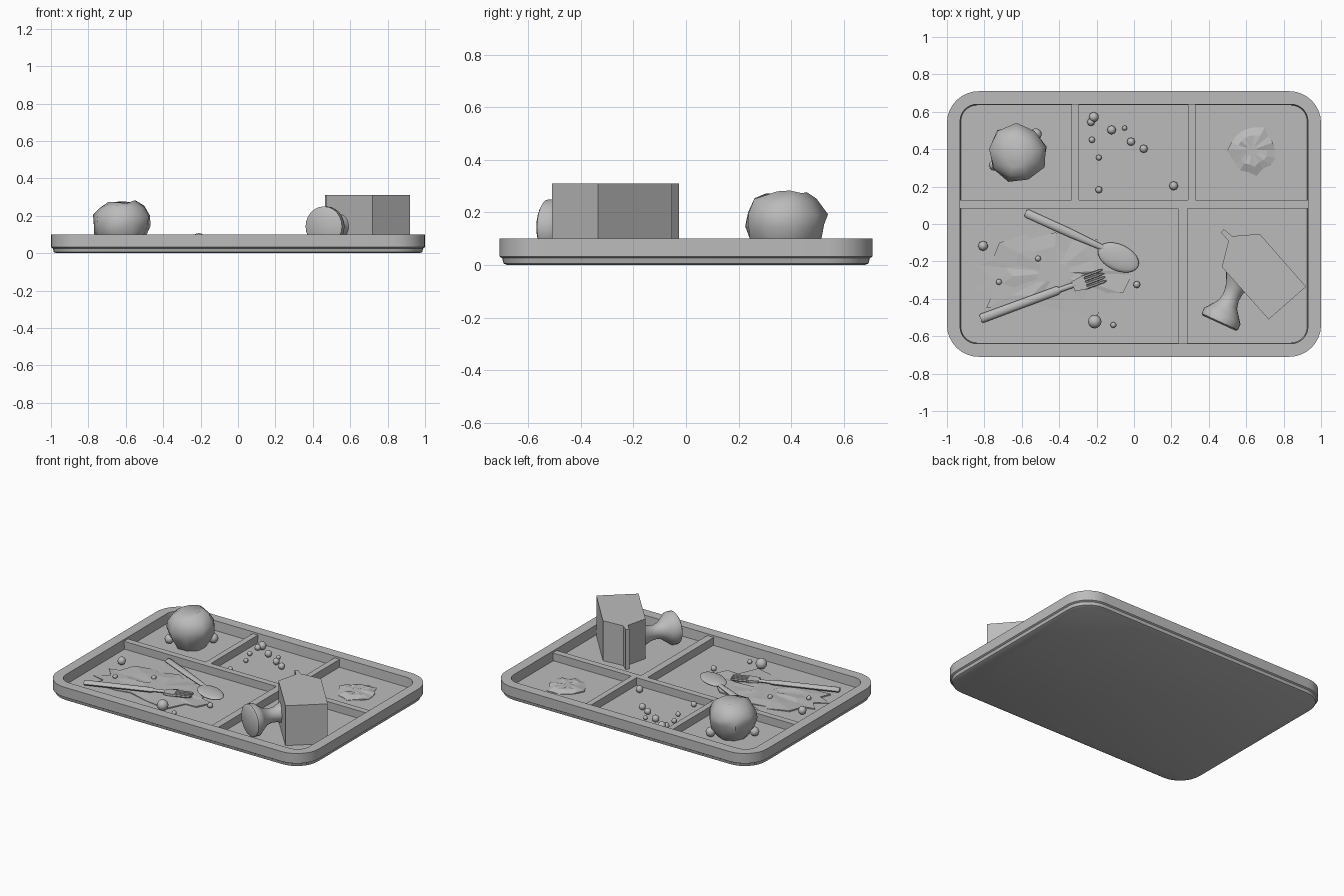
import bpy, bmesh, math, random
from mathutils import Vector

if "Cube" in bpy.data.objects:
    bpy.data.objects.remove(bpy.data.objects["Cube"])

random.seed(4)
FLOOR = 0.035

grey = bpy.data.materials.new("plain_grey")
grey.diffuse_color = (0.5, 0.5, 0.5, 1)
grey.use_nodes = True
grey.node_tree.nodes["Principled BSDF"].inputs["Base Color"].default_value = grey.diffuse_color


def finish(name, bm, smooth=None):
    bmesh.ops.recalc_face_normals(bm, faces=bm.faces)
    me = bpy.data.meshes.new(name)
    bm.to_mesh(me)
    bm.free()
    me.materials.append(grey)
    ob = bpy.data.objects.new(name, me)
    bpy.context.collection.objects.link(ob)
    if smooth:
        bpy.ops.object.select_all(action='DESELECT')
        ob.select_set(True)
        bpy.context.view_layer.objects.active = ob
        bpy.ops.object.shade_smooth_by_angle(angle=math.radians(smooth))
    return ob


def loft(name, loops, smooth=None):
    """Skin a list of equal-length point loops and cap both ends."""
    bm = bmesh.new()
    rings = [[bm.verts.new(p) for p in loop] for loop in loops]
    n = len(rings[0])
    for a, b in zip(rings, rings[1:]):
        for i in range(n):
            j = (i + 1) % n
            bm.faces.new((a[i], a[j], b[j], b[i]))
    bm.faces.new(rings[0])
    bm.faces.new(rings[-1])
    return finish(name, bm, smooth)


def rounded_rect(hx, hy, r, z, seg=8):
    pts = []
    for k, (sx, sy) in enumerate([(1, 1), (-1, 1), (-1, -1), (1, -1)]):
        for i in range(seg + 1):
            a = math.pi / 2 * (k + i / seg)
            pts.append((sx * (hx - r) + r * math.cos(a), sy * (hy - r) + r * math.sin(a), z))
    return pts


def box(name, x0, x1, y0, y1, z0, z1):
    return loft(name, [[(x0, y0, z), (x1, y0, z), (x1, y1, z), (x0, y1, z)] for z in (z0, z1)])


def rod(name, p0, p1, sections, sides=10, smooth=40):
    """Elliptical bar from p0 to p1; sections are (t, half width, half height)."""
    p0, p1 = Vector(p0), Vector(p1)
    d = (p1 - p0).normalized()
    side = d.cross(Vector((0, 0, 1))).normalized()
    up = side.cross(d)
    loops = []
    for t, w, h in sections:
        c = p0.lerp(p1, t)
        loops.append([c + side * w * math.cos(2 * math.pi * i / sides)
                      + up * h * math.sin(2 * math.pi * i / sides) for i in range(sides)])
    return loft(name, loops, smooth)


def ball(name, x, y, r, z=None, u=12, v=8):
    bm = bmesh.new()
    bmesh.ops.create_uvsphere(bm, u_segments=u, v_segments=v, radius=r)
    bmesh.ops.translate(bm, verts=bm.verts, vec=(x, y, FLOOR + r if z is None else z))
    return finish(name, bm, 60)


def splat(name, outline, centre, height):
    """Thin sheet with a ragged rim and a gently uneven middle."""
    cx, cy = centre
    loops = []
    for f, h in ((1, -0.005), (1, 0.004), (0.65, height), (0.25, height)):
        loops.append([(cx + (x - cx) * f, cy + (y - cy) * f,
                       FLOOR + h + (random.uniform(-0.004, 0.006) if h > 0 else 0))
                      for x, y in outline])
    return loft(name, loops)


# Tray shell with stepped underside
loft("tray", [rounded_rect(*a) for a in (
    (0.972, 0.682, 0.145, 0), (0.985, 0.695, 0.16, 0.006), (0.99, 0.70, 0.165, 0.026),
    (1, 0.71, 0.17, 0.032), (1, 0.71, 0.17, 0.1), (0.93, 0.64, 0.09, 0.1),
    (0.925, 0.635, 0.085, FLOOR))], 35)

# Compartment dividers
box("cross_divider", -0.93, 0.93, 0.083, 0.127, 0.02, 0.088)
box("back_left_divider", -0.335, -0.295, 0.127, 0.64, 0.02, 0.088)
box("back_right_divider", 0.29, 0.33, 0.127, 0.64, 0.02, 0.088)
box("front_divider", 0.235, 0.285, -0.64, 0.083, 0.02, 0.088)

# Drink carton lying on its side, gable and fin towards the back left
carton_plan = [(0.92, -0.335), (0.72, -0.51), (0.47, -0.23), (0.505, -0.09), (0.465, -0.045),
               (0.48, -0.027), (0.525, -0.065), (0.672, -0.053)]
loft("drink_carton", [[(x, y, z) for x, y in carton_plan] for z in (FLOOR, 0.31)])

# Fallen goblet resting against the carton
rod("goblet", (0.455, -0.53, 0.143), (0.57, -0.28, 0.143),
    [(0, 0.095, 0.095), (0.03, 0.107, 0.107), (0.15, 0.107, 0.107), (0.24, 0.088, 0.088),
     (0.4, 0.055, 0.055), (0.55, 0.046, 0.046), (0.7, 0.05, 0.05), (0.85, 0.066, 0.066),
     (1, 0.085, 0.085)], 24)

# Lumpy bread roll with two small balls tucked beneath
loops = []
for z, r in ((FLOOR, 0.10), (0.10, 0.142), (0.15, 0.155), (0.2, 0.158), (0.25, 0.122), (0.278, 0.075)):
    loop = []
    for i in range(9):
        a = 2 * math.pi * (i + 0.3) / 9
        k = r * random.uniform(0.93, 1.07)
        loop.append((-0.622 + k * math.cos(a), 0.38 + k * math.sin(a),
                     z + (random.uniform(-0.012, 0.006) if z > 0.05 else 0)))
    loops.append(loop)
loft("bread_roll", loops, 45)
ball("roll_ball_back", -0.525, 0.48, 0.032)
ball("roll_ball_front", -0.745, 0.315, 0.03)

# Scattered peas
peas = [(-0.215, 0.572, 0.027), (-0.23, 0.545, 0.021), (-0.12, 0.503, 0.024), (-0.05, 0.513, 0.014),
        (-0.016, 0.44, 0.022), (0.052, 0.402, 0.022), (-0.225, 0.45, 0.017), (-0.188, 0.355, 0.016),
        (-0.188, 0.183, 0.019), (0.212, 0.204, 0.024), (-0.807, -0.117, 0.027), (-0.722, -0.31, 0.016),
        (-0.513, -0.185, 0.016), (0.015, -0.324, 0.019), (-0.11, -0.54, 0.016)]
for i, (x, y, r) in enumerate(peas):
    ball(f"pea_{i + 1}", x, y, r, u=8, v=6)
ball("large_pea", -0.21, -0.522, 0.036, u=16, v=10)

# Sauce puddle in the back right compartment
puddle = []
for i in range(18):
    a = 2 * math.pi * i / 18
    r = random.uniform(0.112, 0.14)
    puddle.append((0.63 + r * math.cos(a), 0.395 + r * math.sin(a)))
splat("sauce_puddle", puddle, (0.63, 0.395), 0.014)

# Large ragged food smear in the front left compartment
smear = [(-0.86, -0.35), (-0.77, -0.29), (-0.83, -0.22), (-0.76, -0.2), (-0.72, -0.1), (-0.58, -0.055),
         (-0.6, -0.09), (-0.42, -0.045), (-0.33, -0.09), (-0.2, -0.08), (-0.12, -0.16), (-0.1, -0.25),
         (-0.01, -0.27), (-0.06, -0.37), (-0.14, -0.37), (-0.2, -0.5), (-0.37, -0.47), (-0.52, -0.43),
         (-0.62, -0.45), (-0.79, -0.45), (-0.76, -0.38)]
splat("food_smear", smear, (-0.42, -0.26), 0.008)

# Spoon
rod("spoon_handle", (-0.58, 0.06, 0.06), (-0.15, -0.135, 0.062),
    [(0, 0.016, 0.01), (0.02, 0.023, 0.014), (0.55, 0.023, 0.014), (0.8, 0.018, 0.012), (1, 0.014, 0.009)])
rod("spoon_bowl", (-0.19, -0.13, 0.06), (0.022, -0.228, 0.06),
    [((1 - math.cos(math.pi * i / 12)) / 2, max(0.001, 0.07 * math.sin(math.pi * i / 12)),
      max(0.001, 0.018 * math.sin(math.pi * i / 12))) for i in range(13)], 16, 60)

# Fork
rod("fork_handle", (-0.82, -0.507, 0.058), (-0.40, -0.352, 0.058),
    [(0, 0.02, 0.013), (0.02, 0.025, 0.016), (0.97, 0.023, 0.016), (1, 0.018, 0.012)])
rod("fork_neck", (-0.41, -0.356, 0.058), (-0.315, -0.323, 0.058), [(0, 0.014, 0.01), (1, 0.014, 0.01)])
d = Vector((0.94, 0.34, 0)).normalized()
side = Vector((-d.y, d.x, 0))
base = Vector((-0.325, -0.334, 0.058))
loft("fork_head", [[base + d * t + side * s + Vector((0, 0, z)) for t, s in
                    ((0, -0.028), (0.07, -0.038), (0.07, 0.038), (0, 0.028))] for z in (-0.008, 0.008)])
for i in range(4):
    off = side * (-0.0315 + 0.021 * i)
    rod(f"fork_tine_{i + 1}", base + d * 0.06 + off, base + d * 0.178 + off,
        [(0, 0.008, 0.008), (0.85, 0.007, 0.008), (1, 0.003, 0.004)], 6)
